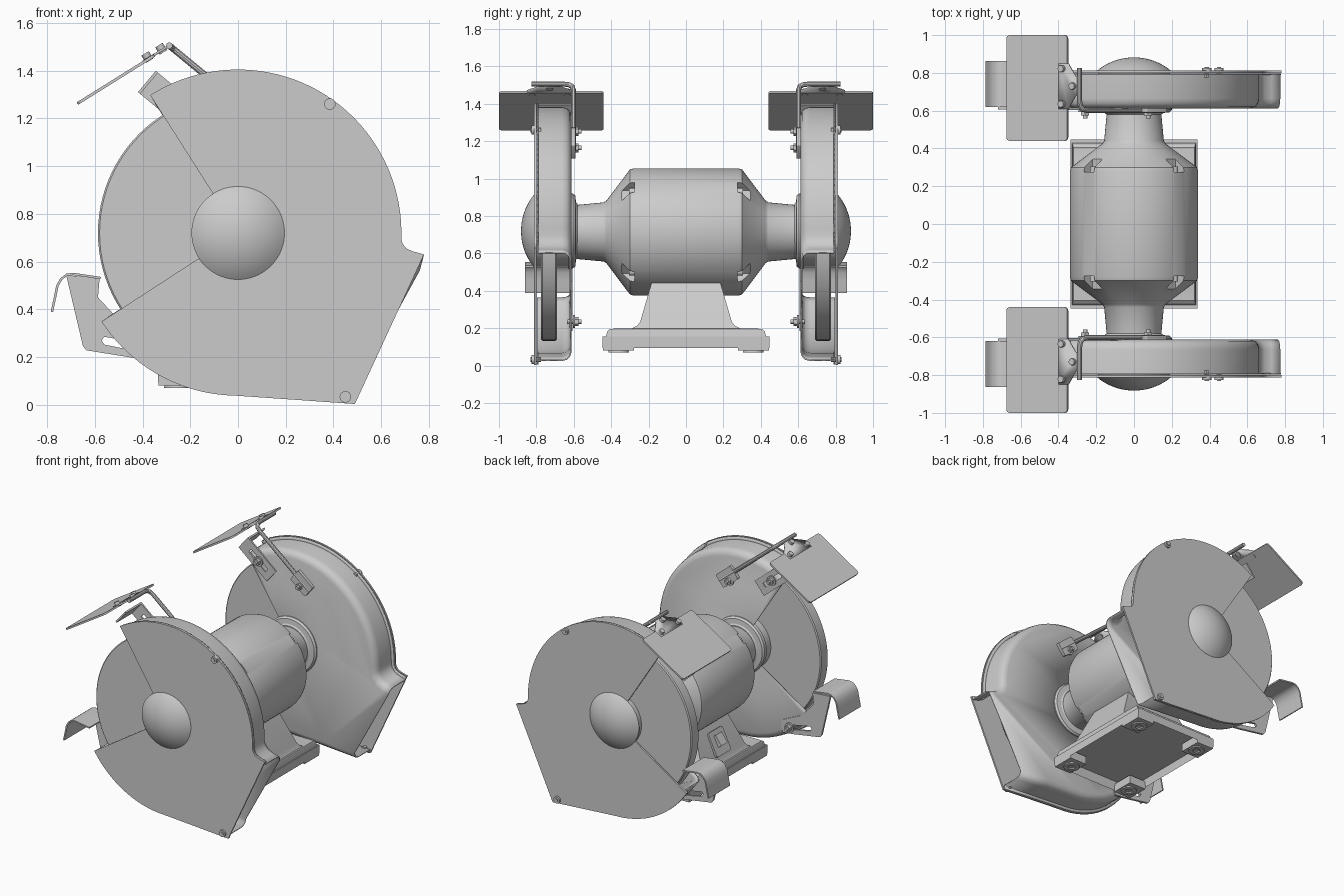
import bpy, bmesh, math
from math import sin, cos, radians, pi
from mathutils import Matrix, Vector

if "Cube" in bpy.data.objects:
    bpy.data.objects.remove(bpy.data.objects["Cube"])

CZ = 0.72  # shaft height


def finish(name, bm, mirror=True, cutter=None, solid=0):
    bmesh.ops.recalc_face_normals(bm, faces=bm.faces)
    me = bpy.data.meshes.new(name)
    bm.to_mesh(me)
    bm.free()
    ob = bpy.data.objects.new(name, me)
    bpy.context.collection.objects.link(ob)
    if solid:
        s = ob.modifiers.new("thickness", 'SOLIDIFY')
        s.thickness = solid
    if cutter:
        b = ob.modifiers.new("cut", 'BOOLEAN')
        b.object = cutter
        b.solver = 'EXACT'
        cutter.hide_render = True
        cutter.hide_set(True)
    if mirror:
        m = ob.modifiers.new("mirror", 'MIRROR')
        m.use_axis = (False, True, False)
    return ob


def prism(bm, pts, y0, y1):
    a = [bm.verts.new((x, y0, z)) for x, z in pts]
    b = [bm.verts.new((x, y1, z)) for x, z in pts]
    bm.faces.new(a)
    bm.faces.new(b[::-1])
    for i in range(len(a)):
        j = (i + 1) % len(a)
        bm.faces.new((a[i], b[i], b[j], a[j]))


def box(bm, c, size, ry=0.0, bevel=0.0, axis=2):
    """Box turned about y; edges along the local axis may be rounded."""
    vs = bmesh.ops.create_cube(bm, size=1.0, matrix=Matrix.Diagonal((*size, 1)))['verts']
    if bevel:
        es = {e for v in vs for e in v.link_edges
              if abs((e.verts[0].co - e.verts[1].co).normalized()[axis]) > 0.9}
        r = bmesh.ops.bevel(bm, geom=list(es), offset=bevel, segments=4, affect='EDGES', profile=0.5)
        vs = list({v for v in vs if v.is_valid} | set(r['verts']))
    bmesh.ops.transform(bm, verts=vs, matrix=Matrix.Translation(c) @ Matrix.Rotation(ry, 4, 'Y'))


def cyl(bm, c, r, depth, direction=(0, 1, 0), seg=20, r2=None):
    q = Vector(direction).to_track_quat('Z', 'Y').to_matrix().to_4x4()
    bmesh.ops.create_cone(bm, cap_ends=True, segments=seg, radius1=r, radius2=r if r2 is None else r2,
                          depth=depth, matrix=Matrix.Translation(c) @ q)


def lathe(name, prof, cz=CZ, seg=72, **kw):
    bm = bmesh.new()
    vs = [bm.verts.new((r, y, cz)) for r, y in prof]
    es = [bm.edges.new(p) for p in zip(vs, vs[1:])]
    bmesh.ops.spin(bm, geom=vs + es, cent=(0, 0, cz), axis=(0, 1, 0), angle=2 * pi, steps=seg, use_duplicate=False)
    bmesh.ops.remove_doubles(bm, verts=bm.verts, dist=1e-5)
    return finish(name, bm, **kw)


def arc(r, a0, a1, n):
    return [(r * cos(radians(a0 + (a1 - a0) * i / n)), CZ + r * sin(radians(a0 + (a1 - a0) * i / n)))
            for i in range(n + 1)]


def offset(pts, d):
    """Move a clockwise path inwards by d."""
    out = []
    for i, (x, z) in enumerate(pts):
        p, q = pts[max(i - 1, 0)], pts[min(i + 1, len(pts) - 1)]
        t = Vector((q[0] - p[0], q[1] - p[1])).normalized()
        out.append((x + t.y * d, z - t.x * d))
    return out


# Motor body with bolt pockets at the four corners of each end
bm = bmesh.new()
heads = bmesh.new()
for k in range(4):
    a = radians(45 + 90 * k)
    for s in (-1, 1):
        box(bm, (0.34 * cos(a), s * 0.36, 0.715 + 0.34 * sin(a)), (0.13, 0.17, 0.075), -a)
    cyl(heads, (0.3 * cos(a), 0.285, 0.715 + 0.3 * sin(a)), 0.022, 0.04)
pockets = finish("motor_pocket_cutter", bm, mirror=False)
finish("motor_bolts", heads)
half = [(0.34, 0.28), (0.334, 0.3), (0.168, 0.425), (0.158, 0.44), (0.143, 0.6), (0, 0.6)]
lathe("motor_housing", [(r, -y) for r, y in half[::-1]] + half, cz=0.715, mirror=False, cutter=pockets)
lathe("hub_flange", [(0, 0.58), (0.145, 0.58), (0.155, 0.588), (0.19, 0.592), (0.2, 0.605), (0.2, 0.63), (0, 0.63)])

# Grinding wheel, its clamping hub and the domed end cap
lathe("grinding_wheel", [(0, 0.69), (0.58, 0.69), (0.587, 0.697), (0.587, 0.768), (0.58, 0.775), (0, 0.775)], seg=96)
lathe("wheel_hub", [(0, 0.62), (0.19, 0.62), (0.19, 0.805), (0, 0.805)])
R = 0.307
lathe("end_dome", [(0, 0.805), (0.195, 0.805)] +
      [(R * sin(t), 0.882 - R + R * cos(t)) for t in [0.688 * (1 - i / 10) for i in range(11)]])

# Wheel guard: outline over the top, and outline along the bottom
top = arc(0.685, 122.5, -2, 40) + [(0.69, 0.675), (0.705, 0.655), (0.735, 0.642), (0.78, 0.63)]
low = [(0.49, 0.003), (0.25, 0.02)] + arc(0.682, 269, 213, 20)
hub = arc(0.195, 213, 122.5, 14)
bm = bmesh.new()
prism(bm, top + low + hub, 0.80, 0.812)
finish("guard_cover", bm)

bm = bmesh.new()
section = [(0.002, 0.797), (0.026, 0.797), (0.03, 0.79), (0.03, 0.665), (0.035, 0.642), (0.048, 0.627), (0.07, 0.62)]
inner = []
for path in (top, low):
    rows = [[bm.verts.new((x, y, z)) for x, z in offset(path, d)] for d, y in section]
    for a, b in zip(rows, rows[1:]):
        for i in range(len(a) - 1):
            bm.faces.new((a[i], a[i + 1], b[i + 1], b[i]))
    inner += rows[-1]
bm.faces.new(inner + [bm.verts.new((x, 0.62, z)) for x, z in hub])
finish("guard_shell", bm, solid=0.008)

bm = bmesh.new()
for x, z in ((0.385, 1.26), (0.45, 0.033)):
    cyl(bm, (x, 0.815, z), 0.024, 0.02)
    cyl(bm, (x, 0.825, z), 0.013, 0.012, seg=6)
    cyl(bm, (x, 0.79, z), 0.014, 0.03, seg=6)
finish("guard_screws", bm)

# Tool rest: bent plate on a slotted bracket
bm = bmesh.new()
path = [(-0.785, 0.39), (-0.77, 0.46), (-0.762, 0.5), (-0.745, 0.53), (-0.72, 0.549), (-0.69, 0.553), (-0.575, 0.536)]
prism(bm, path + offset(path, 0.01)[::-1], 0.62, 0.862)
finish("tool_rest", bm)
bm = bmesh.new()
slot = [(-0.56, 0.285), (-0.572, 0.27), (-0.56, 0.252), (-0.375, 0.215), (-0.36, 0.23), (-0.375, 0.25)]
prism(bm, slot, 0.59, 0.64)
rest_slot = finish("rest_slot_cutter", bm, mirror=False)
bm = bmesh.new()
prism(bm, [(-0.72, 0.543), (-0.58, 0.532), (-0.587, 0.45), (-0.49, 0.345), (-0.34, 0.275),
           (-0.325, 0.23), (-0.345, 0.185), (-0.43, 0.195), (-0.635, 0.228), (-0.65, 0.245)], 0.606, 0.622)
finish("tool_rest_bracket", bm, cutter=rest_slot)

# Spark deflector: slotted side plate with a lip over the wheel
u, v = Vector((0.77, -0.64)), Vector((0.64, 0.77))
mid = Vector((-0.382, 1.355))


def along(a, b):
    return tuple(mid + u * a + v * b)


bm = bmesh.new()
prism(bm, [along(0.07, -0.016), along(0.07, 0.016), along(0.24, 0.016), along(0.24, -0.016)], 0.59, 0.64)
spark_slot = finish("spark_slot_cutter", bm, mirror=False)
bm = bmesh.new()
prism(bm, [along(0, -0.058), along(0, 0.058), along(0.29, 0.058), along(0.29, -0.058)], 0.604, 0.616)
finish("spark_deflector_plate", bm, cutter=spark_slot)
bm = bmesh.new()
prism(bm, [along(0, -0.058), along(0, 0.058), along(0.012, 0.058), along(0.012, -0.058)], 0.604, 0.79)
finish("spark_deflector_lip", bm)

# Eye shield, hinge plate and screws
tilt = radians(32)
n = Vector((-sin(tilt), 0, cos(tilt)))
bm = bmesh.new()
box(bm, (-0.512, 0.72, 1.363), (0.38, 0.56, 0.012), -tilt, bevel=0.02)
finish("eye_shield", bm)
bm = bmesh.new()
vs = [bm.verts.new((x, y, z)) for x, y, z in ((-0.4, 0.61, 1.442), (-0.4, 0.85, 1.442), (-0.35, 0.85, 1.473),
                                             (-0.31, 0.78, 1.498), (-0.28, 0.78, 1.514), (-0.28, 0.68, 1.514),
                                             (-0.31, 0.68, 1.498), (-0.35, 0.61, 1.473))]
bm.faces.new(vs)
finish("shield_hinge_plate", bm, solid=0.01)
bm = bmesh.new()
for x, y, z in ((-0.38, 0.635, 1.457), (-0.38, 0.822, 1.457), (-0.322, 0.73, 1.492)):
    cyl(bm, (x, y, z), 0.018, 0.036, n, seg=12)
finish("shield_screws", bm)

# Bent shield rod and its clamp
cu = bpy.data.curves.new("shield_rod_path", 'CURVE')
cu.dimensions = '3D'
cu.bevel_depth = 0.014
cu.bevel_resolution = 3
cu.use_fill_caps = True
pts = [(-0.288, 0.825, 1.505), (-0.288, 0.65, 1.505), (-0.284, 0.625, 1.502), (-0.272, 0.608, 1.492),
       (-0.25, 0.602, 1.474), (0.15, 0.602, 1.145)]
sp = cu.splines.new('POLY')
sp.points.add(len(pts) - 1)
for p, co in zip(sp.points, pts):
    p.co = (*co, 1)
tmp = bpy.data.objects.new("rod_tmp", cu)
bm = bmesh.new()
bm.from_mesh(bpy.data.meshes.new_from_object(tmp))
bpy.data.objects.remove(tmp)
finish("shield_rod", bm)
bm = bmesh.new()
box(bm, (0.09, 0.603, 1.19), (0.15, 0.026, 0.1), radians(39.5), bevel=0.01, axis=1)
finish("rod_clamp", bm)

# Adjustment bolts for rest, deflector and clamp
bm = bmesh.new()
for x, z in ((-0.4, 0.236), along(0.16, 0), (0.075, 1.165)):
    cyl(bm, (x, 0.599, z), 0.034, 0.01)
    cyl(bm, (x, 0.585, z), 0.024, 0.022, seg=6)
    cyl(bm, (x, 0.595, z), 0.012, 0.075, seg=12)
finish("adjustment_bolts", bm)

# Pedestal: tapered stack of rectangles, hollow underneath
bm = bmesh.new()
rings = []
for hx, hy, z in ((0.335, 0.447, 0.095), (0.325, 0.42, 0.185), (0.32, 0.405, 0.197), (0.312, 0.29, 0.2),
                  (0.303, 0.26, 0.215), (0.295, 0.245, 0.235), (0.205, 0.185, 0.44), (0.17, 0.17, 0.5)):
    rings.append([bm.verts.new((sx * hx, sy * hy, z)) for sx, sy in ((-1, -1), (1, -1), (1, 1), (-1, 1))])
for a, b in zip(rings, rings[1:]):
    for i in range(4):
        bm.faces.new((a[i], a[(i + 1) % 4], b[(i + 1) % 4], b[i]))
bm.faces.new(rings[-1])
base = bm.faces.new(rings[0][::-1])
bmesh.ops.inset_region(bm, faces=[base], thickness=0.025)
bmesh.ops.translate(bm, verts=base.verts, vec=(0, 0, 0.06))
finish("pedestal", bm, mirror=False)

# Corner pads and ring-shaped rubber feet
bm = bmesh.new()
for sx in (-1, 1):
    box(bm, (sx * 0.265, 0.36, 0.11), (0.138, 0.165, 0.06))
finish("pedestal_corner_pads", bm)
bm = bmesh.new()
for sx in (-1, 1):
    prof = [(0.025, 0.1), (0.05, 0.1), (0.055, 0.07), (0.025, 0.07)]
    rows = [[bm.verts.new((sx * 0.255 + r * cos(k * pi / 12), 0.36 + r * sin(k * pi / 12), z))
             for k in range(24)] for r, z in prof]
    for a, b in zip(rows, rows[1:] + rows[:1]):
        for k in range(24):
            bm.faces.new((a[k], a[k - 1], b[k - 1], b[k]))
finish("rubber_feet", bm)

# Power switch on the operator side of the pedestal
lean = radians(25.6)
bm = bmesh.new()
box(bm, (-0.257, 0, 0.325), (0.025, 0.16, 0.17), lean, bevel=0.015, axis=0)
box(bm, (-0.27, 0, 0.345), (0.03, 0.07, 0.08), lean + 0.2)
finish("power_switch", bm, mirror=False)

# Smooth shading with sharp edges kept
for ob in bpy.context.scene.objects:
    if ob.type == 'MESH' and not ob.hide_render:
        ob.select_set(True)
        bpy.context.view_layer.objects.active = ob
bpy.ops.object.shade_smooth_by_angle(angle=radians(32))
